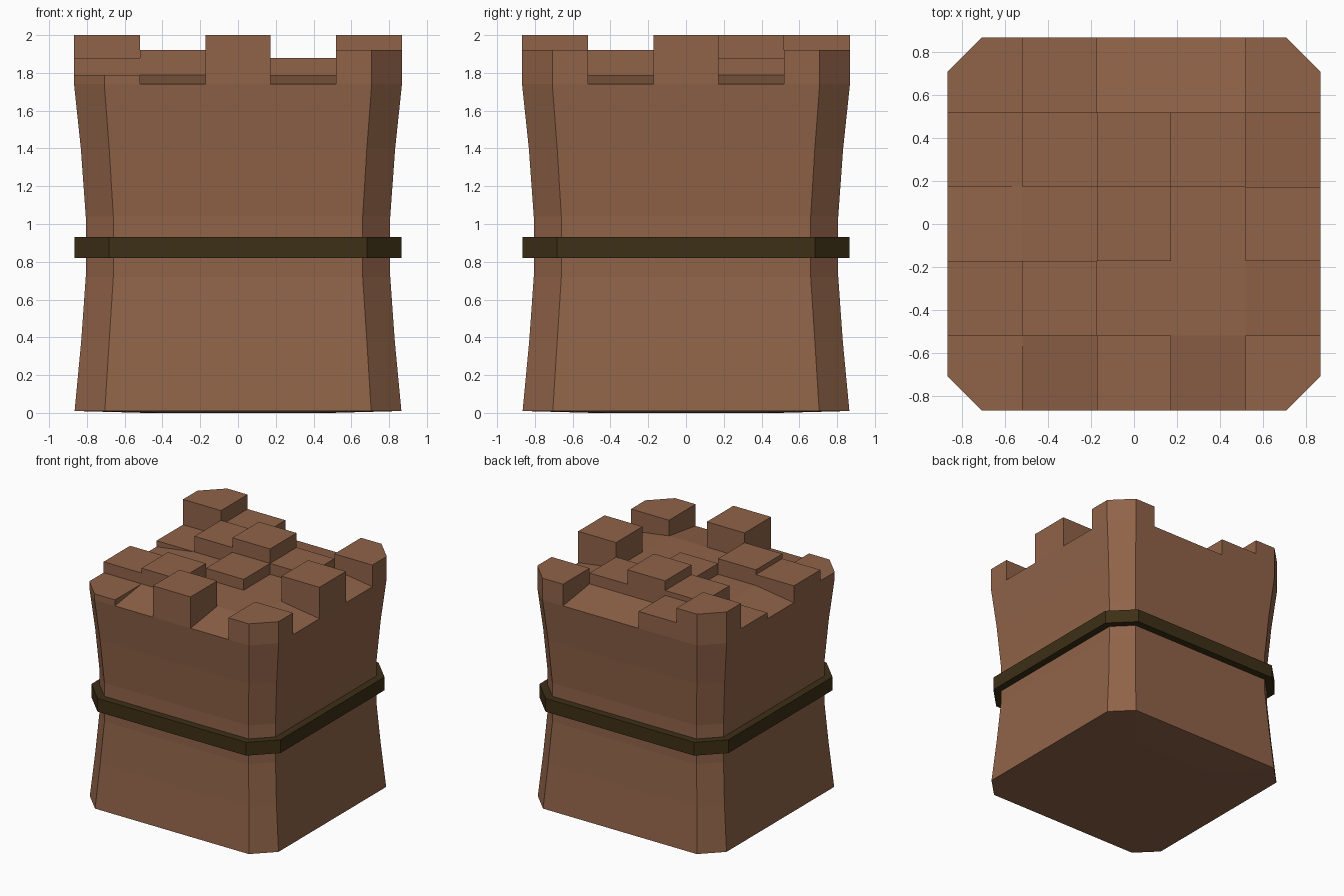
import bpy, bmesh

if "Cube" in bpy.data.objects:
    bpy.data.objects.remove(bpy.data.objects["Cube"])

def material(name, color):
    m = bpy.data.materials.new(name)
    m.diffuse_color = (*color, 1)
    m.use_nodes = True
    m.node_tree.nodes["Principled BSDF"].inputs["Base Color"].default_value = m.diffuse_color
    return m

def finish(name, bm, mat):
    bmesh.ops.remove_doubles(bm, verts=bm.verts, dist=0.0005)
    bmesh.ops.dissolve_degenerate(bm, dist=0.0005, edges=bm.edges)
    bmesh.ops.recalc_face_normals(bm, faces=bm.faces)
    me = bpy.data.meshes.new(name)
    bm.to_mesh(me)
    bm.free()
    me.materials.append(mat)
    ob = bpy.data.objects.new(name, me)
    bpy.context.collection.objects.link(ob)
    return ob

def octagon(half, flat, z):
    q = [(half, -flat), (half, flat), (flat, half), (-flat, half)]
    return [(x, y, z) for x, y in q + [(-x, -y) for x, y in q]]

def loft(bm, rings, closed=False):
    vr = [[bm.verts.new(p) for p in r] for r in rings]
    pairs = list(zip(vr, vr[1:])) + ([(vr[-1], vr[0])] if closed else [])
    for a, b in pairs:
        for k in range(8):
            n = (k + 1) % 8
            bm.faces.new((a[k], a[n], b[n], b[k]))
    return vr

brown = material("clay", (0.28, 0.125, 0.066))
dark = material("dark_strap", (0.047, 0.029, 0.008))

OUT, FLAT, RIM = 0.868, 0.708, 1.74
LINES = [-OUT, -0.52, -0.173, 0.173, 0.52, OUT]
# Block heights, rows front to back, columns left to right
HEIGHTS = [[1.79, 1.74, 2.00, 1.74, 1.92],
           [1.88, 1.92, 1.79, 1.79, 1.74],
           [1.74, 1.79, 1.88, 1.79, 2.00],
           [1.79, 1.92, 2.00, 1.88, 1.74],
           [2.00, 1.88, 1.74, 1.74, 1.92]]

def top_z(i, j, p):
    """Height of a block at a point; the low rim blocks slope outward."""
    if not (0 <= i < 5 and 0 <= j < 5):
        return RIM
    h = HEIGHTS[j][i]
    if h == RIM and max(abs(p[0]), abs(p[1])) < OUT - 0.01:
        return 1.79
    return h

# Waisted body with chamfered corners
bm = bmesh.new()
profile = [(0.0, 0.49, 0.40), (0.01, 0.865, 0.705), (0.38, 0.83, 0.682),
           (0.72, 0.806, 0.66), (1.04, 0.806, 0.66), (1.40, 0.832, 0.682),
           (RIM, OUT, FLAT)]
rings = loft(bm, [octagon(h, f, z) for z, h, f in profile])
bm.faces.new(rings[0])

# Stepped blocks on the top
for j in range(5):
    for i in range(5):
        x0, x1, y0, y1 = LINES[i], LINES[i + 1], LINES[j], LINES[j + 1]
        pts = []
        for x, y in ((x0, y0), (x1, y0), (x1, y1), (x0, y1)):
            if abs(x) == OUT and abs(y) == OUT:
                cx, cy = (FLAT if x > 0 else -FLAT), (FLAT if y > 0 else -FLAT)
                pair = [(x, cy), (cx, y)]
                pts += pair if x * y > 0 else pair[::-1]
            else:
                pts.append((x, y))
        bm.faces.new([bm.verts.new((*p, top_z(i, j, p))) for p in pts])
        # walls down to lower neighbours
        for a, b in zip(pts, pts[1:] + pts[:1]):
            di = dj = 0
            if a[0] == b[0]:
                di = 1 if a[0] == x1 else -1
            elif a[1] == b[1]:
                dj = 1 if a[1] == y1 else -1
            else:
                di = dj = 9
            hi = [top_z(i, j, p) for p in (a, b)]
            lo = [top_z(i + di, j + dj, p) for p in (a, b)]
            if sum(hi) > sum(lo) + 0.001:
                quad = [(*a, lo[0]), (*b, lo[1]), (*b, hi[1]), (*a, hi[0])]
                bm.faces.new([bm.verts.new(p) for p in quad])
finish("tower_body", bm, brown)

# Strap around the waist
bm = bmesh.new()
loft(bm, [octagon(0.80, 0.655, 0.82), octagon(0.866, 0.682, 0.82),
          octagon(0.866, 0.682, 0.93), octagon(0.80, 0.655, 0.93)], closed=True)
finish("waist_strap", bm, dark)
